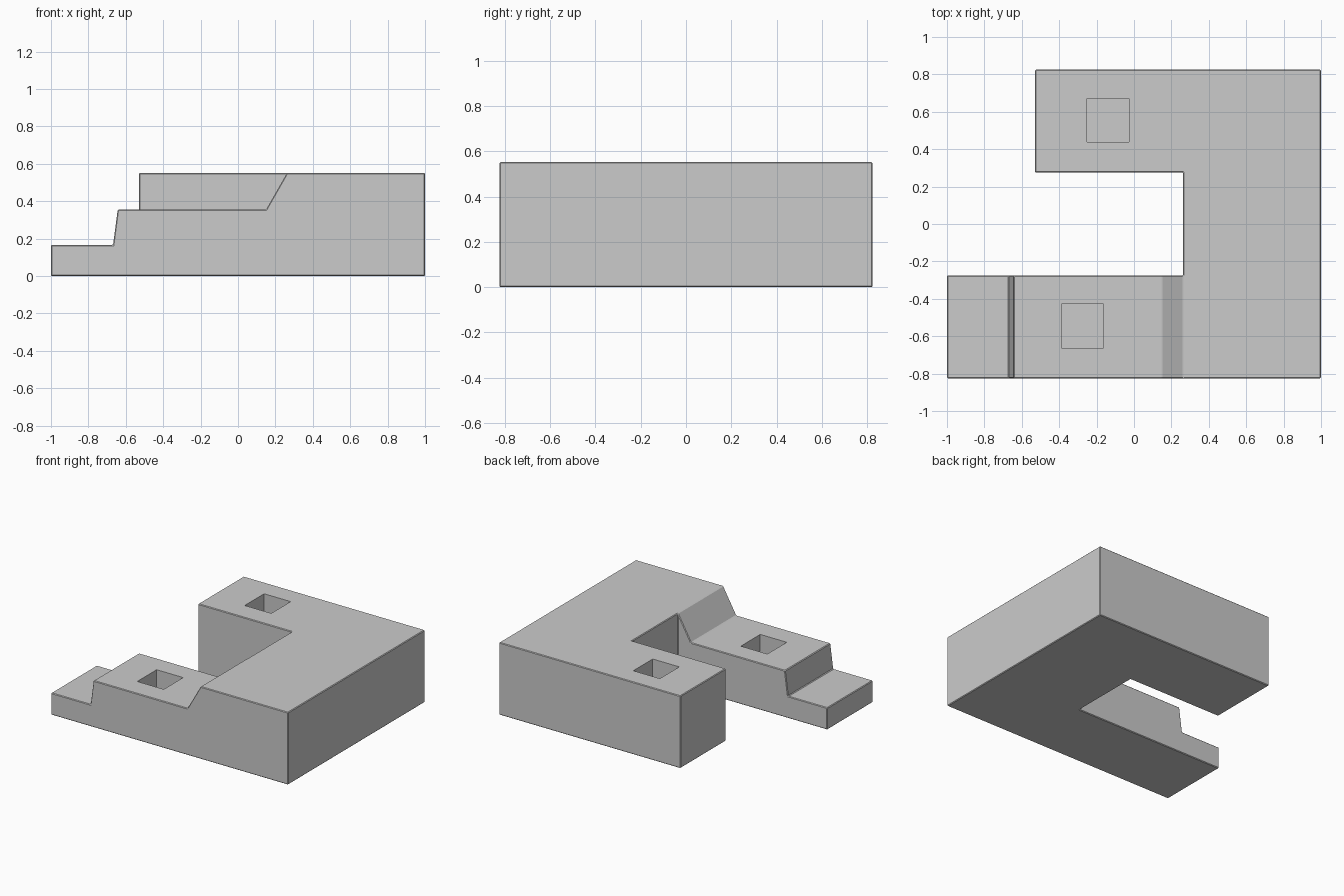
import bpy, bmesh
from mathutils import Vector

if "Cube" in bpy.data.objects:
    bpy.data.objects.remove(bpy.data.objects["Cube"])


def prism(name, points, extrude):
    # Solid made by sweeping a closed outline along a vector
    bm = bmesh.new()
    face = bm.faces.new([bm.verts.new(p) for p in points])
    res = bmesh.ops.extrude_face_region(bm, geom=[face])
    moved = [v for v in res["geom"] if isinstance(v, bmesh.types.BMVert)]
    bmesh.ops.translate(bm, verts=moved, vec=Vector(extrude))
    bmesh.ops.recalc_face_normals(bm, faces=bm.faces)
    mesh = bpy.data.meshes.new(name)
    bm.to_mesh(mesh)
    bm.free()
    obj = bpy.data.objects.new(name, mesh)
    bpy.context.collection.objects.link(obj)
    return obj


def boolean(target, cutter, operation):
    mod = target.modifiers.new(cutter.name, 'BOOLEAN')
    mod.object = cutter
    mod.operation = operation
    mod.solver = 'EXACT'
    bpy.context.view_layer.objects.active = target
    bpy.ops.object.modifier_apply(modifier=mod.name)
    bpy.data.objects.remove(cutter, do_unlink=True)


# U-shaped body, with the front arm running longer
plan = [(-1, -.825), (1, -.825), (1, .825), (-.53, .825),
        (-.53, .275), (.262, .275), (.262, -.275), (-1, -.275)]
body = prism("u_shaped_block", [(x, y, 0) for x, y in plan], (0, 0, .552))

# Stepped top of the front arm
step = [(-1.1, .167), (-.668, .167), (-.643, .356), (.15, .356),
        (.262, .552), (.29, .601), (.29, .7), (-1.1, .7)]
boolean(body, prism("step_cutter", [(x, -.95, z) for x, z in step], (0, .8, 0)),
        'DIFFERENCE')

# Slightly softened outer edges
bevel = body.modifiers.new("soft_edges", 'BEVEL')
bevel.width = .005
bevel.segments = 1
bevel.limit_method = 'ANGLE'
bpy.ops.object.modifier_apply(modifier=bevel.name)

# Square pockets, one in each arm
for x, y, top in ((-.138, .555, .552), (-.275, -.545, .356)):
    w, d = .112, .117
    square = [(x - w, y - d), (x + w, y - d), (x + w, y + d), (x - w, y + d)]
    boolean(body, prism("pocket_cutter", [(a, b, top - .22) for a, b in square],
                        (0, 0, .4)), 'DIFFERENCE')
